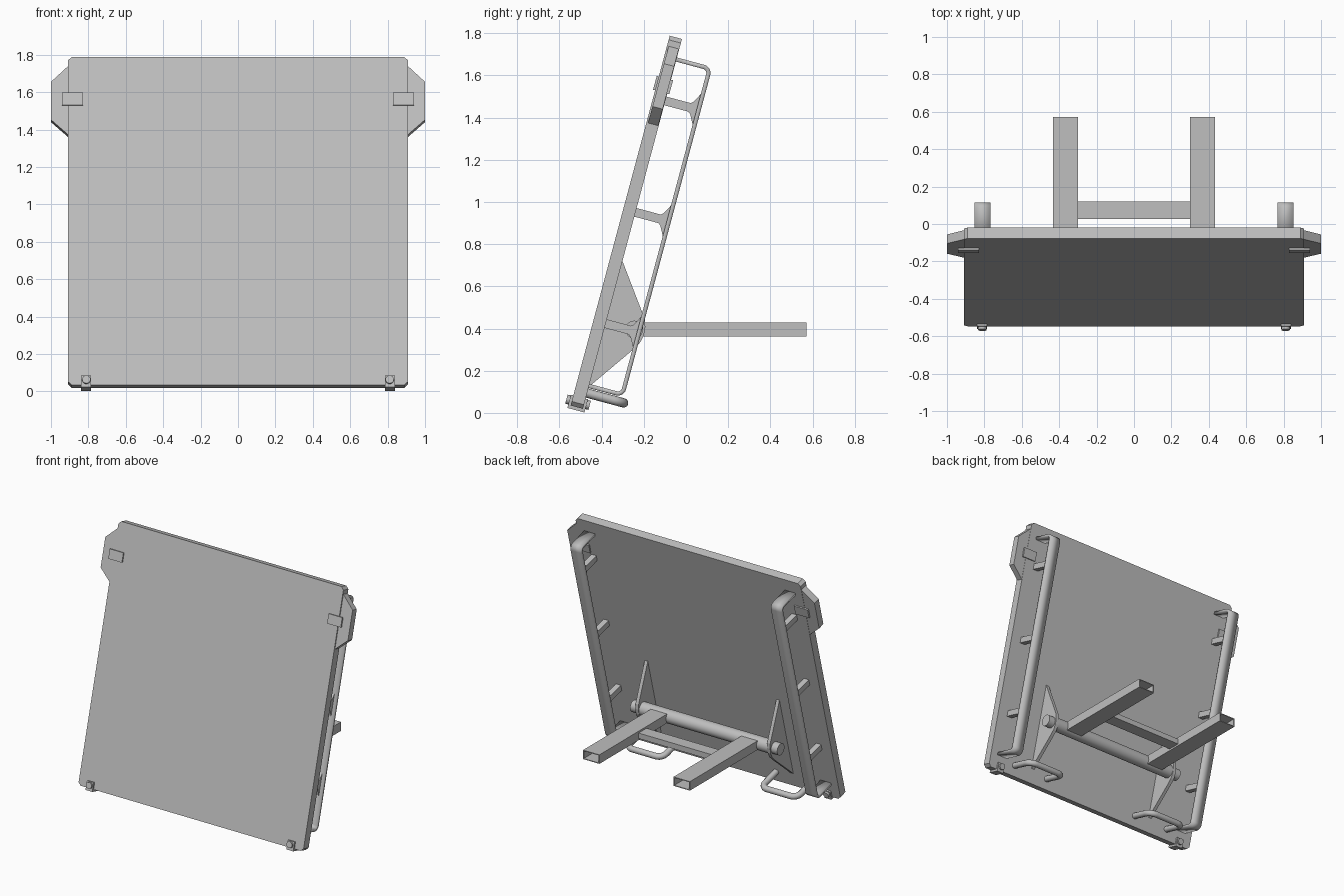
import bpy, bmesh, math
from mathutils import Matrix, Vector

cube = bpy.data.objects.get("Cube")
if cube:
    bpy.data.objects.remove(cube, do_unlink=True)

grey = bpy.data.materials.new("plain grey")
grey.use_nodes = True
GREY = (0.52, 0.52, 0.52, 1)
grey.diffuse_color = GREY
grey.node_tree.nodes["Principled BSDF"].inputs["Base Color"].default_value = GREY

# Panel frame: x across, y out of the back face, z up along the panel
TILT = Matrix.Translation((0, -0.547, 0.035)) @ Matrix.Rotation(math.radians(-15), 4, 'X')
LEVEL = Matrix.Identity(4)
THICK = 0.06
LENGTH = 1.815


def place(name, data, frame, mirror):
    ob = bpy.data.objects.new(name, data)
    bpy.context.collection.objects.link(ob)
    ob.matrix_world = frame
    data.materials.append(grey)
    if mirror:
        ob.modifiers.new("Mirror", 'MIRROR')
    return ob


def finish(name, bm, frame=TILT, mirror=True, smooth=False):
    bmesh.ops.recalc_face_normals(bm, faces=bm.faces)
    me = bpy.data.meshes.new(name)
    bm.to_mesh(me)
    bm.free()
    ob = place(name, me, frame, mirror)
    if smooth:
        bpy.ops.object.select_all(action='DESELECT')
        ob.select_set(True)
        bpy.context.view_layer.objects.active = ob
        bpy.ops.object.shade_smooth_by_angle(angle=math.radians(35))
    return ob


def add_prism(bm, points, push):
    face = bm.faces.new([bm.verts.new(p) for p in points])
    out = bmesh.ops.extrude_face_region(bm, geom=[face])
    verts = [g for g in out["geom"] if isinstance(g, bmesh.types.BMVert)]
    bmesh.ops.translate(bm, verts=verts, vec=push)


def add_box(bm, xs, ys, zs):
    add_prism(bm, [(xs[0], ys[0], zs[0]), (xs[1], ys[0], zs[0]),
                   (xs[1], ys[0], zs[1]), (xs[0], ys[0], zs[1])], (0, ys[1] - ys[0], 0))


def add_rod(bm, centre, radius, length, axis, sides=24):
    turn = Matrix.Rotation(math.pi / 2, 4, 'Y' if axis == 'X' else 'X')
    bmesh.ops.create_cone(bm, cap_ends=True, segments=sides, radius1=radius, radius2=radius,
                          depth=length, matrix=Matrix.Translation(centre) @ turn)


def rounded(points, radius, steps=6):
    """Open path with its inner corners rounded."""
    pts = [Vector(p) for p in points]
    path = [pts[0]]
    for a, b, c in zip(pts, pts[1:], pts[2:]):
        start = b + (a - b).normalized() * radius
        end = b + (c - b).normalized() * radius
        centre = start + end - b
        for i in range(steps + 1):
            t = math.pi / 2 * i / steps
            path.append(centre + (start - centre) * math.cos(t) + (end - centre) * math.sin(t))
    return path + [pts[-1]]


# Main panel with clipped corners
c, w = 0.02, 0.91
half = [(w - c, 0), (w, c), (w, LENGTH - c), (w - c, LENGTH)]
bm = bmesh.new()
add_prism(bm, [(x, 0, z) for x, z in half] + [(-x, 0, z) for x, z in reversed(half)], (0, THICK, 0))
finish("main_panel", bm, mirror=False)

# Side wings
bm = bmesh.new()
wing = [(0.9, 1.38), (1.0, 1.47), (1.0, 1.68), (0.9, 1.775)]
add_prism(bm, [(x, 0.008, z) for x, z in wing], (0, 0.05, 0))
finish("side_wing", bm)

# Flat straps joining wings and panel, front and back
bm = bmesh.new()
for y in (-0.01, THICK - 0.002):
    add_box(bm, (0.83, 0.94), (y, y + 0.012), (1.547, 1.615))
finish("wing_strap", bm)

# Bent rear rails
bm = bmesh.new()
path = rounded([(0.768, THICK, 1.714), (0.768, 0.224, 1.714),
                (0.768, 0.224, 0.112), (0.768, THICK, 0.112)], 0.03)
rows = [(bm.verts.new(p), bm.verts.new(p + Vector((0.085, 0, 0)))) for p in path]
for (a, b), (d, e) in zip(rows, rows[1:]):
    bm.faces.new((a, b, e, d))
rail = finish("rear_rail", bm, smooth=True)
solid = rail.modifiers.new("Solidify", 'SOLIDIFY')
solid.thickness = 0.02
solid.offset = 0

# Rail struts with flared ends
bm = bmesh.new()
for z in (0.418, 0.964, 1.511):
    shape = [(THICK, 0.021), (0.178, 0.021), (0.19, 0.03), (0.214, 0.075)]
    outline = [(y, z + h) for y, h in shape] + [(y, z - h) for y, h in reversed(shape)]
    add_prism(bm, [(0.79, y, h) for y, h in outline], (0.04, 0, 0))
finish("rail_strut", bm)

# Pivot gussets
bm = bmesh.new()
plate = [(0.058, 0.104), (0.218, 0.333), (0.24, 0.37), (0.249, 0.41),
         (0.246, 0.45), (0.235, 0.485), (0.058, 0.728)]
add_prism(bm, [(0.52, y, z) for y, z in plate], (0.025, 0, 0))
finish("pivot_gusset", bm)

# Pivot tube and its protruding ends
bm = bmesh.new()
add_rod(bm, (0, 0.198, 0.426), 0.048, 1.04, 'X', 32)
finish("pivot_tube", bm, mirror=False, smooth=True)
bm = bmesh.new()
add_rod(bm, (0.56, 0.198, 0.426), 0.042, 0.07, 'X')
finish("pivot_end", bm, smooth=True)

# Hollow fork arms, open at both ends
bm = bmesh.new()
add_box(bm, (0.3, 0.432), (-0.225, 0.572), (0.362, 0.428))
bmesh.ops.recalc_face_normals(bm, faces=bm.faces)
ends = [f for f in bm.faces if abs(f.normal.y) > 0.9]
bmesh.ops.delete(bm, geom=ends, context='FACES_ONLY')
arm = finish("fork_arm", bm, LEVEL)
wall = arm.modifiers.new("Solidify", 'SOLIDIFY')
wall.thickness = 0.008
wall.offset = -1

# Fork crossbar
bm = bmesh.new()
add_box(bm, (-0.302, 0.302), (0.028, 0.12), (0.375, 0.415))
finish("fork_crossbar", bm, LEVEL, mirror=False)

# Round handles at the lower edge
curve = bpy.data.curves.new("lower_handle", 'CURVE')
curve.dimensions = '3D'
curve.bevel_depth = 0.022
curve.bevel_resolution = 4
curve.use_fill_caps = True
for side in (-1, 1):
    path = rounded([(0.4, 0.05, 0.077), (0.4, 0.24, 0.077),
                    (0.69, 0.24, 0.077), (0.69, 0.05, 0.077)], 0.05)
    spline = curve.splines.new('POLY')
    spline.points.add(len(path) - 1)
    for point, p in zip(spline.points, path):
        point.co = (side * p.x, p.y, p.z, 1)
    spline.use_smooth = True
place("lower_handle", curve, TILT, False)

# Clips wrapped around the bottom edge
bm = bmesh.new()
clip = [(-0.012, -0.015), (THICK + 0.012, -0.015), (THICK + 0.012, 0.05), (THICK, 0.05),
        (THICK, 0), (0, 0), (0, 0.05), (-0.012, 0.05)]
add_prism(bm, [(0.785, y, z) for y, z in clip], (0.055, 0, 0))
finish("bottom_clip", bm)

# Clip bolts
bm = bmesh.new()
add_rod(bm, (0.811, THICK / 2, 0.024), 0.022, THICK + 0.054, 'Y')
finish("clip_bolt", bm, smooth=True)
